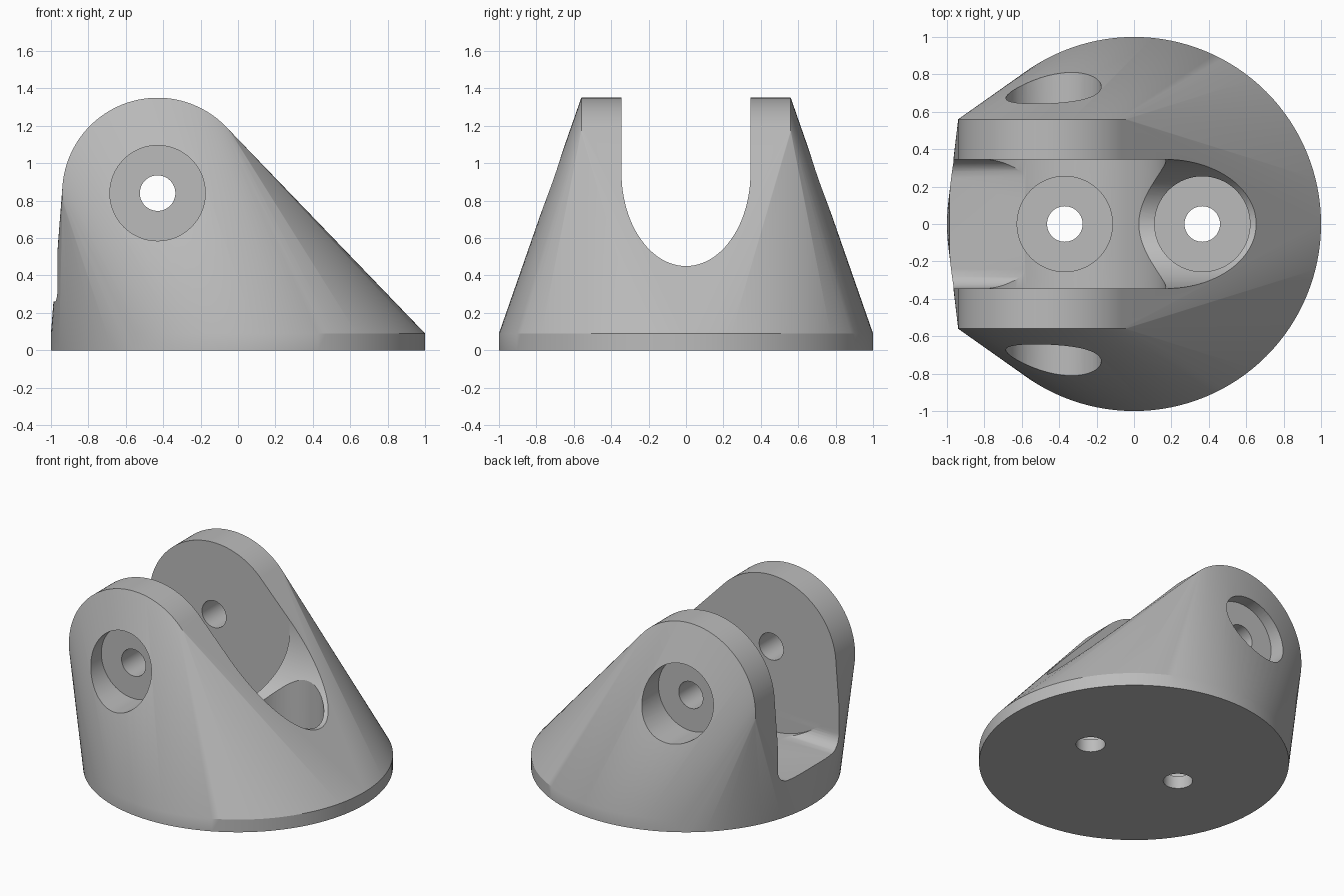
import bpy, bmesh, math
from mathutils import Vector

if "Cube" in bpy.data.objects:
    bpy.data.objects.remove(bpy.data.objects["Cube"])

PX, PZ = -0.43, 0.84      # pivot axis position
SLOT = 0.345              # half width of the slot


def make(name, bm):
    bmesh.ops.recalc_face_normals(bm, faces=bm.faces[:])
    me = bpy.data.meshes.new(name)
    bm.to_mesh(me)
    bm.free()
    ob = bpy.data.objects.new(name, me)
    bpy.context.collection.objects.link(ob)
    return ob


def prism(name, points, offset):
    """Extrude a closed 3D outline by an offset."""
    bm = bmesh.new()
    face = bm.faces.new([bm.verts.new(p) for p in points])
    top = bmesh.ops.extrude_face_region(bm, geom=[face])["geom"]
    bmesh.ops.translate(bm, vec=Vector(offset),
                        verts=[v for v in top if isinstance(v, bmesh.types.BMVert)])
    return make(name, bm)


def ring(r, n, f):
    return [f(r * math.cos(2 * math.pi * i / n), r * math.sin(2 * math.pi * i / n))
            for i in range(n)]


def rod_y(name, r, y0, y1, n=64):
    return prism(name, ring(r, n, lambda a, b: (PX + a, y0, PZ + b)), (0, y1 - y0, 0))


def rod_z(name, r, x, z0, z1, n=64):
    return prism(name, ring(r, n, lambda a, b: (x + a, b, z0)), (0, 0, z1 - z0))


# Body: hull of the round base and the pivot barrel
bm = bmesh.new()
pts = []
for z in (0, 0.09):
    pts += ring(1.0, 128, lambda a, b: (a, b, z))
for y in (-0.56, 0.56):
    pts += ring(0.51, 128, lambda a, b: (PX + a, y, PZ + b))
for p in pts:
    bm.verts.new(p)
res = bmesh.ops.convex_hull(bm, input=bm.verts[:])
loose = {v for v in bm.verts if not v.link_faces}
bmesh.ops.delete(bm, geom=list(loose), context="VERTS")
bmesh.ops.dissolve_limit(bm, angle_limit=0.002, verts=bm.verts[:], edges=bm.edges[:])
body = make("clevis_bracket", bm)

cutters = []

# Round clearance around the pivot
cutters.append(rod_y("pivot_clearance", 0.60, -SLOT, SLOT, 128))

# Elliptical trough opening to the right
half = [(SLOT * math.cos(math.pi * i / 48), 0.95 - 0.5 * math.sin(math.pi * i / 48))
        for i in range(49)]
u = [(SLOT, 1.7)] + half + [(-SLOT, 1.7)]
cutters.append(prism("right_trough", [(PX, y, z) for y, z in u], (1.8, 0, 0)))

# Round-cornered opening to the left
R, FLOOR = 0.10, 0.26
arc = [(SLOT - R + R * math.cos(math.pi * i / 16), FLOOR + R - R * math.sin(math.pi * i / 16))
       for i in range(9)]
u = [(SLOT, 1.7)] + arc + [(-y, z) for y, z in reversed(arc)] + [(-SLOT, 1.7)]
cutters.append(prism("left_opening", [(PX, y, z) for y, z in u], (-0.9, 0, 0)))

# Mounting screw holes with counterbores
for i, x in enumerate((-0.37, 0.365)):
    cutters.append(rod_z(f"screw_counterbore_{i}", 0.255, x, 0.09, 0.9))
    cutters.append(rod_z(f"screw_hole_{i}", 0.095, x, -0.2, 0.3))

# Pivot pin hole with a counterbore on each side
cutters.append(rod_y("pin_hole", 0.095, -1.2, 1.2))
for s in (-1, 1):
    cutters.append(rod_y("pin_counterbore", 0.255, s * 0.56, s * 1.3))

for c in cutters:
    m = body.modifiers.new(c.name, "BOOLEAN")
    m.operation = "DIFFERENCE"
    m.solver = "EXACT"
    m.object = c

# Apply the cuts and remove the cutters
dg = bpy.context.evaluated_depsgraph_get()
body.data = bpy.data.meshes.new_from_object(body.evaluated_get(dg))
body.modifiers.clear()
for c in cutters:
    bpy.data.objects.remove(c)

mat = bpy.data.materials.new("plain_grey")
mat.diffuse_color = (0.5, 0.5, 0.5, 1)
mat.use_nodes = True
mat.node_tree.nodes["Principled BSDF"].inputs["Base Color"].default_value = mat.diffuse_color
body.data.materials.clear()
body.data.materials.append(mat)

bpy.context.view_layer.objects.active = body
body.select_set(True)
bpy.ops.object.shade_smooth_by_angle(angle=math.radians(25))
